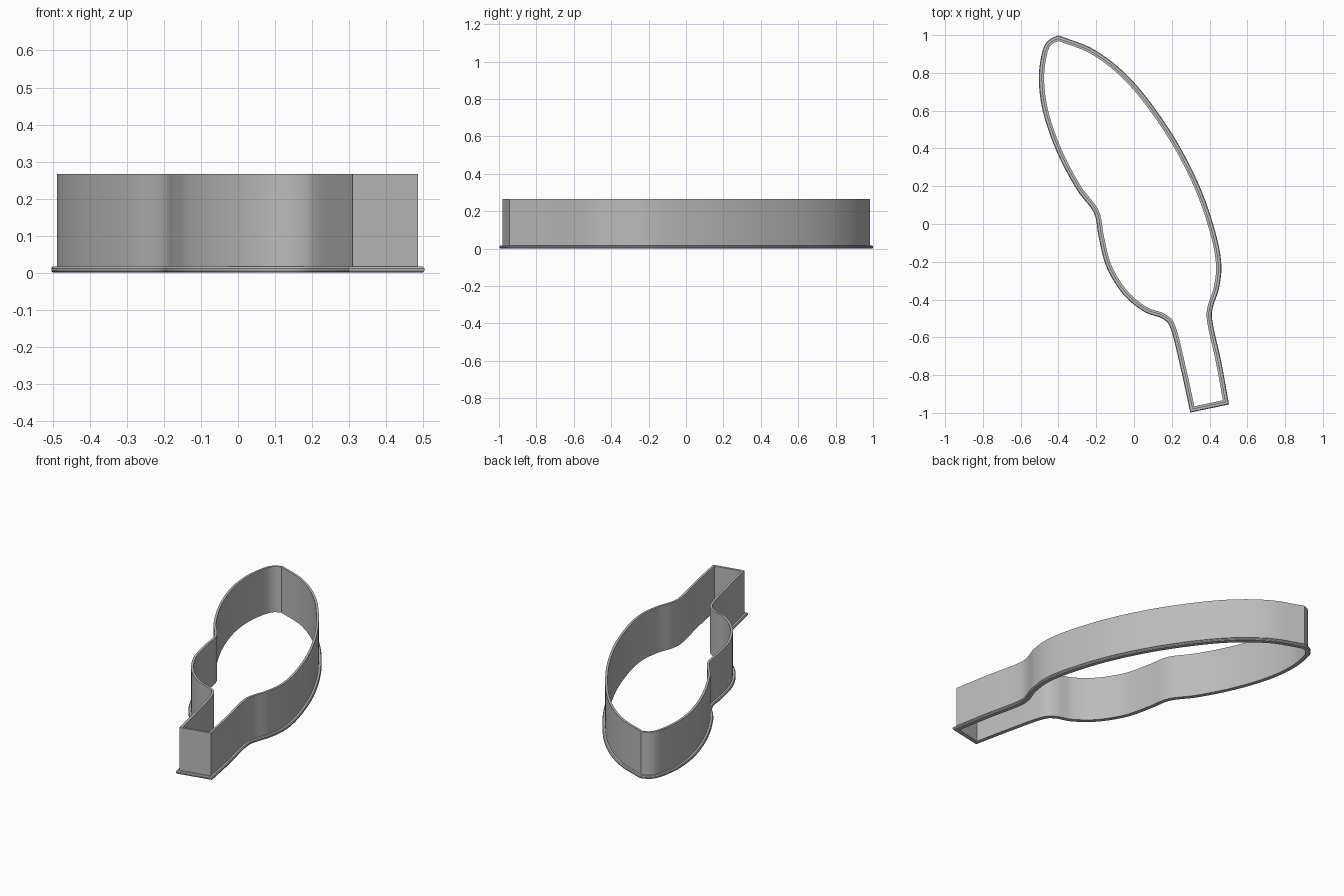
import bpy
import bmesh
from mathutils import Vector

cube = bpy.data.objects.get("Cube")
if cube:
    bpy.data.objects.remove(cube)

STEPS = 6

# Outline of the base flange, clockwise, as smooth runs between sharp corners
TIP, HEEL_L, HEEL_R = (-0.40, 0.999), (0.503, -0.955), (0.298, -0.998)
RUNS = [
    [TIP, (-0.2, 0.917), (0.0, 0.75), (0.2, 0.48), (0.345, 0.205), (0.43, -0.04),
     (0.462, -0.21), (0.45, -0.34), (0.418, -0.44), (0.416, -0.52), (0.462, -0.73), HEEL_L],
    [HEEL_L, HEEL_R],
    [HEEL_R, (0.246, -0.76), (0.196, -0.56), (0.152, -0.502), (0.055, -0.465),
     (-0.055, -0.375), (-0.145, -0.23), (-0.187, -0.07), (-0.213, 0.06), (-0.305, 0.185),
     (-0.408, 0.38), (-0.481, 0.59), (-0.504, 0.77), (-0.485, 0.915), (-0.452, 0.973), TIP],
]

# Wall and flange section: (offset from outline, height)
SECTION = [(-0.028, 0), (-0.004, 0), (0, 0.005), (0, 0.012), (-0.004, 0.017),
           (-0.015, 0.017), (-0.015, 0.266), (-0.028, 0.266)]


def smooth_run(points):
    """Catmull-Rom samples along a run, leaving off its last point."""
    pts = [Vector(p) for p in points]
    if len(pts) == 2:
        return pts[:1]
    pts = [2 * pts[0] - pts[1]] + pts + [2 * pts[-1] - pts[-2]]
    out = []
    for a, b, c, d in zip(pts, pts[1:], pts[2:], pts[3:]):
        for i in range(STEPS):
            t = i / STEPS
            out.append(0.5 * (2 * b + (c - a) * t + (2 * a - 5 * b + 4 * c - d) * t ** 2
                              + (3 * b - a - 3 * c + d) * t ** 3))
    return out


def miters(loop):
    """Outward offset direction at each point, lengthened at corners."""
    out = []
    for i, p in enumerate(loop):
        e1 = (p - loop[i - 1]).normalized()
        e2 = (loop[(i + 1) % len(loop)] - p).normalized()
        n1, n2 = Vector((-e1.y, e1.x)), Vector((-e2.y, e2.x))
        out.append((n1 + n2) / (1 + n1.dot(n2)))
    return out


# Sweep the section round the outline
outline = [p for run in RUNS for p in smooth_run(run)]
bm = bmesh.new()
rings = []
for p, m in zip(outline, miters(outline)):
    rings.append([bm.verts.new((*(p + m * off), z)) for off, z in SECTION])
for i, ring in enumerate(rings):
    prev = rings[i - 1]
    for j in range(len(SECTION)):
        bm.faces.new((prev[j - 1], prev[j], ring[j], ring[j - 1]))
bmesh.ops.recalc_face_normals(bm, faces=bm.faces)
mesh = bpy.data.meshes.new("cutter_wall_and_flange")
bm.to_mesh(mesh)
bm.free()

cutter = bpy.data.objects.new("cutter_wall_and_flange", mesh)
bpy.context.collection.objects.link(cutter)

# Plain grey
grey = bpy.data.materials.new("plain_grey")
grey.use_nodes = True
colour = (0.5, 0.5, 0.5, 1)
grey.diffuse_color = colour
grey.node_tree.nodes["Principled BSDF"].inputs["Base Color"].default_value = colour
mesh.materials.append(grey)

bpy.ops.object.select_all(action="DESELECT")
cutter.select_set(True)
bpy.context.view_layer.objects.active = cutter
bpy.ops.object.shade_smooth_by_angle(angle=0.5)
